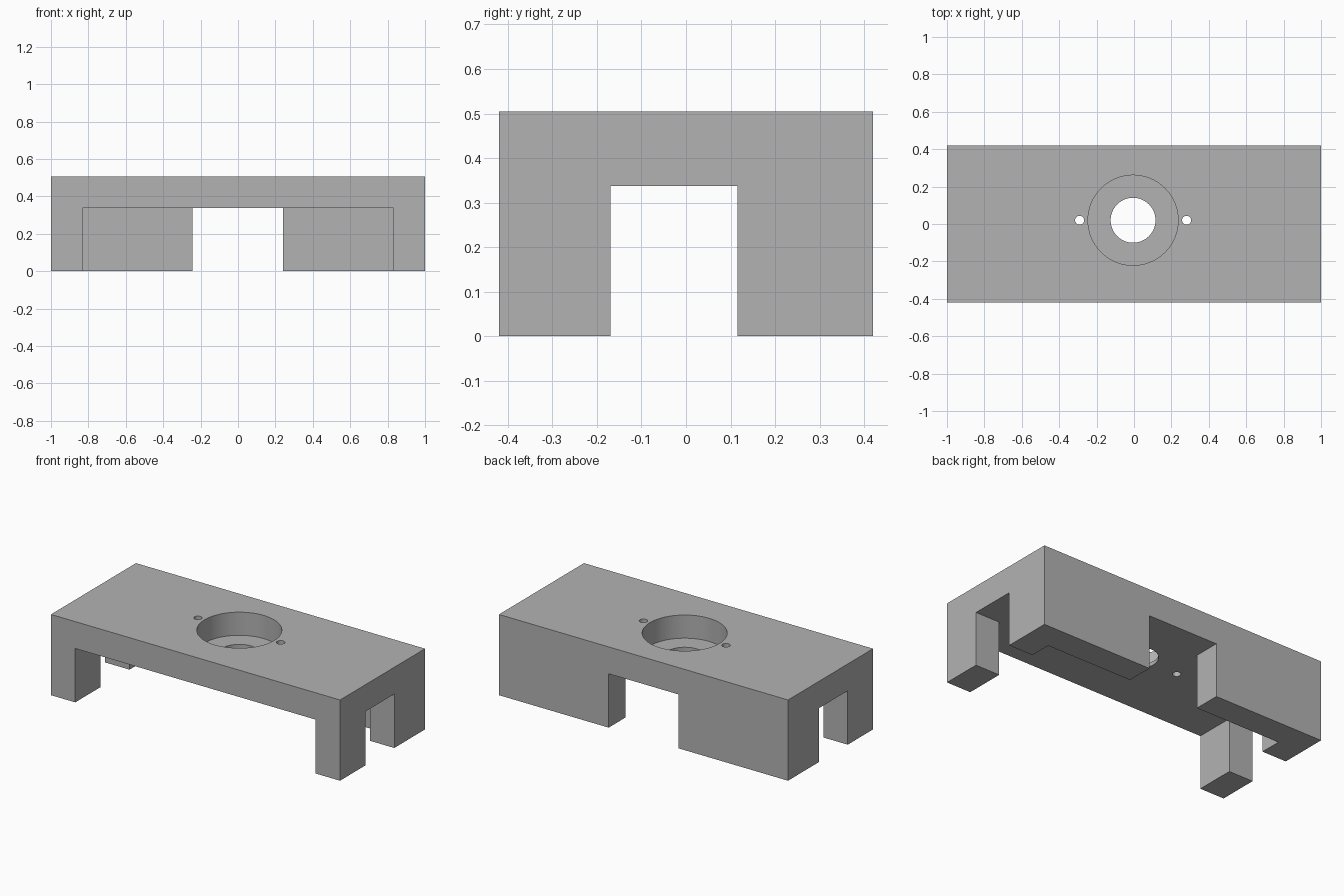
import bpy
from math import radians

default = bpy.data.objects.get("Cube")
if default:
    bpy.data.objects.remove(default, do_unlink=True)

HALF_X, HALF_Y, HEIGHT = 1.0, 0.42, 0.505
UNDERSIDE = 0.337          # bottom of the top slab
HOLE_X, HOLE_Y = -0.005, 0.02

grey = bpy.data.materials.new("plain grey")
grey.use_nodes = True
grey.diffuse_color = (0.45, 0.45, 0.45, 1)
grey.node_tree.nodes["Principled BSDF"].inputs["Base Color"].default_value = (0.45, 0.45, 0.45, 1)


def box(name, low, high):
    centre = [(a + b) / 2 for a, b in zip(low, high)]
    bpy.ops.mesh.primitive_cube_add(size=1, location=centre)
    ob = bpy.context.object
    ob.name = name
    ob.scale = [b - a for a, b in zip(low, high)]
    bpy.ops.object.transform_apply(location=True, rotation=False, scale=True)
    ob.data.materials.append(grey)
    return ob


def cylinder(name, x, radius, bottom, sides):
    top = HEIGHT + 0.1
    bpy.ops.mesh.primitive_cylinder_add(
        vertices=sides, radius=radius, depth=top - bottom,
        location=(x, HOLE_Y, (top + bottom) / 2))
    ob = bpy.context.object
    ob.name = name
    ob.data.materials.append(grey)
    return ob


def cut(body, cutter):
    mod = body.modifiers.new(cutter.name, 'BOOLEAN')
    mod.operation, mod.solver, mod.object = 'DIFFERENCE', 'EXACT', cutter
    bpy.context.view_layer.objects.active = body
    bpy.ops.object.modifier_apply(modifier=mod.name)
    bpy.data.objects.remove(cutter, do_unlink=True)


# Solid block
body = box("bracket_body", (-HALF_X, -HALF_Y, 0), (HALF_X, HALF_Y, HEIGHT))

# Openings below the slab: front cavity, side passage, gap in the back wall
cut(body, box("front_cavity", (-0.832, -0.6, -0.1), (0.832, 0.252, UNDERSIDE)))
cut(body, box("side_passage", (-1.2, -0.17, -0.1), (1.2, 0.116, UNDERSIDE)))
cut(body, box("back_gap", (-0.243, 0.0, -0.1), (0.241, 0.6, UNDERSIDE)))

# Round recess, through bore and two screw holes
cut(body, cylinder("round_recess", HOLE_X, 0.241, HEIGHT - 0.145, 96))
cut(body, cylinder("centre_bore", HOLE_X, 0.12, 0.2, 64))
for side in (-1, 1):
    cut(body, cylinder("screw_hole", HOLE_X + side * 0.286, 0.024, 0.2, 32))

# Smooth bores with sharp edges
bpy.ops.object.select_all(action='DESELECT')
body.select_set(True)
bpy.context.view_layer.objects.active = body
bpy.ops.object.shade_smooth_by_angle(angle=radians(30))
